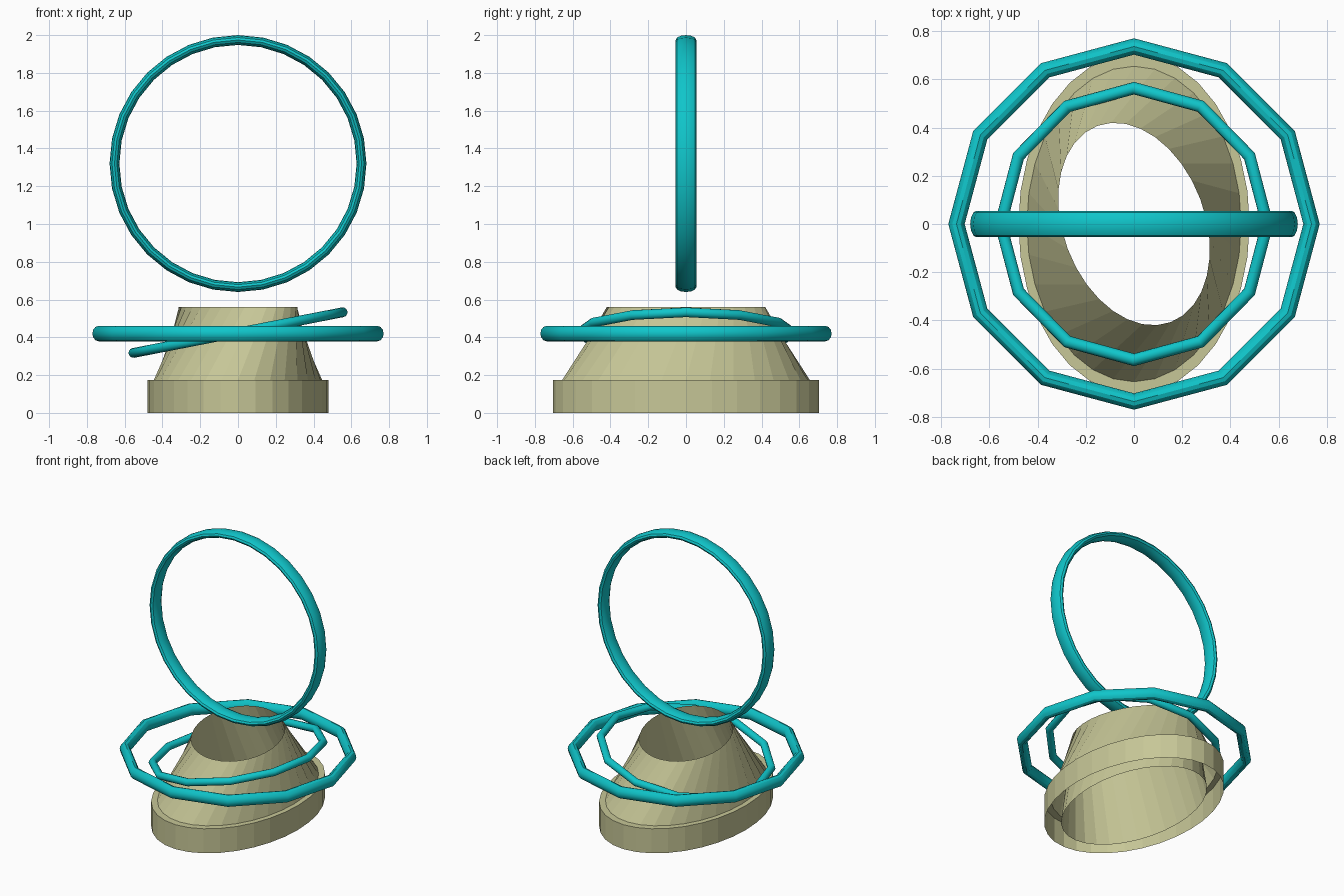
import bpy, bmesh, math
from mathutils import Matrix

if "Cube" in bpy.data.objects:
    bpy.data.objects.remove(bpy.data.objects["Cube"])


def material(name, rgb):
    m = bpy.data.materials.new(name)
    m.diffuse_color = (*rgb, 1)
    m.use_nodes = True
    m.node_tree.nodes["Principled BSDF"].inputs["Base Color"].default_value = m.diffuse_color
    return m


TEAL = material("teal", (0.005, 0.56, 0.59))
SAND = material("sand", (0.57, 0.57, 0.31))


def finish(name, bm, mat, angle):
    mesh = bpy.data.meshes.new(name)
    bm.to_mesh(mesh)
    bm.free()
    mesh.materials.append(mat)
    ob = bpy.data.objects.new(name, mesh)
    bpy.context.collection.objects.link(ob)
    bpy.ops.object.select_all(action='DESELECT')
    ob.select_set(True)
    bpy.context.view_layer.objects.active = ob
    bpy.ops.object.shade_smooth_by_angle(angle=math.radians(angle))
    return ob


def bridge(bm, a, b):
    for i in range(len(a)):
        j = (i + 1) % len(a)
        bm.faces.new((a[i], a[j], b[j], b[i]))


def ring(name, major, radial, axial, segments, matrix, sides=12):
    """Torus with an oval section, lying flat before the matrix is applied."""
    bm = bmesh.new()
    loops = []
    for i in range(segments):
        t = math.tau * i / segments
        loop = []
        for k in range(sides):
            s = math.tau * k / sides
            r = major + radial * math.cos(s)
            loop.append(bm.verts.new((r * math.cos(t), r * math.sin(t), axial * math.sin(s))))
        loops.append(loop)
    for i in range(segments):
        bridge(bm, loops[i], loops[(i + 1) % segments])
    bm.transform(matrix)
    bmesh.ops.recalc_face_normals(bm, faces=bm.faces[:])
    return finish(name, bm, TEAL, 32)


def oval(bm, rx, ry, z, turn=0, n=32):
    rot = Matrix.Rotation(math.radians(turn), 4, 'Z')
    loop = [bm.verts.new((rx * math.cos(math.tau * i / n), ry * math.sin(math.tau * i / n), z))
            for i in range(n)]
    bmesh.ops.transform(bm, matrix=rot, verts=loop)
    return loop


# Hollow oval base: band, ledge, twisted cone and inner lining
bm = bmesh.new()
loops = [oval(bm, 0.48, 0.705, 0), oval(bm, 0.48, 0.705, 0.175),
         oval(bm, 0.445, 0.655, 0.175), oval(bm, 0.294, 0.435, 0.56, 20.5),
         oval(bm, 0.37, 0.59, 0)]
for a, b in zip(loops, loops[1:]):
    bridge(bm, a, b)
finish("base", bm, SAND, 5)

# Upright hoop and the two orbiting rings
ring("upright_hoop", 0.654, 0.026, 0.055, 32,
     Matrix.Translation((0, 0, 1.32)) @ Matrix.Rotation(math.pi / 2, 4, 'X'))
ring("outer_ring", 0.737, 0.034, 0.041, 12, Matrix.Translation((0, 0, 0.42)))
ring("tilted_ring", 0.564, 0.026, 0.026, 12,
     Matrix.Translation((0, 0, 0.425)) @ Matrix.Rotation(math.radians(-11), 4, 'Y'))
